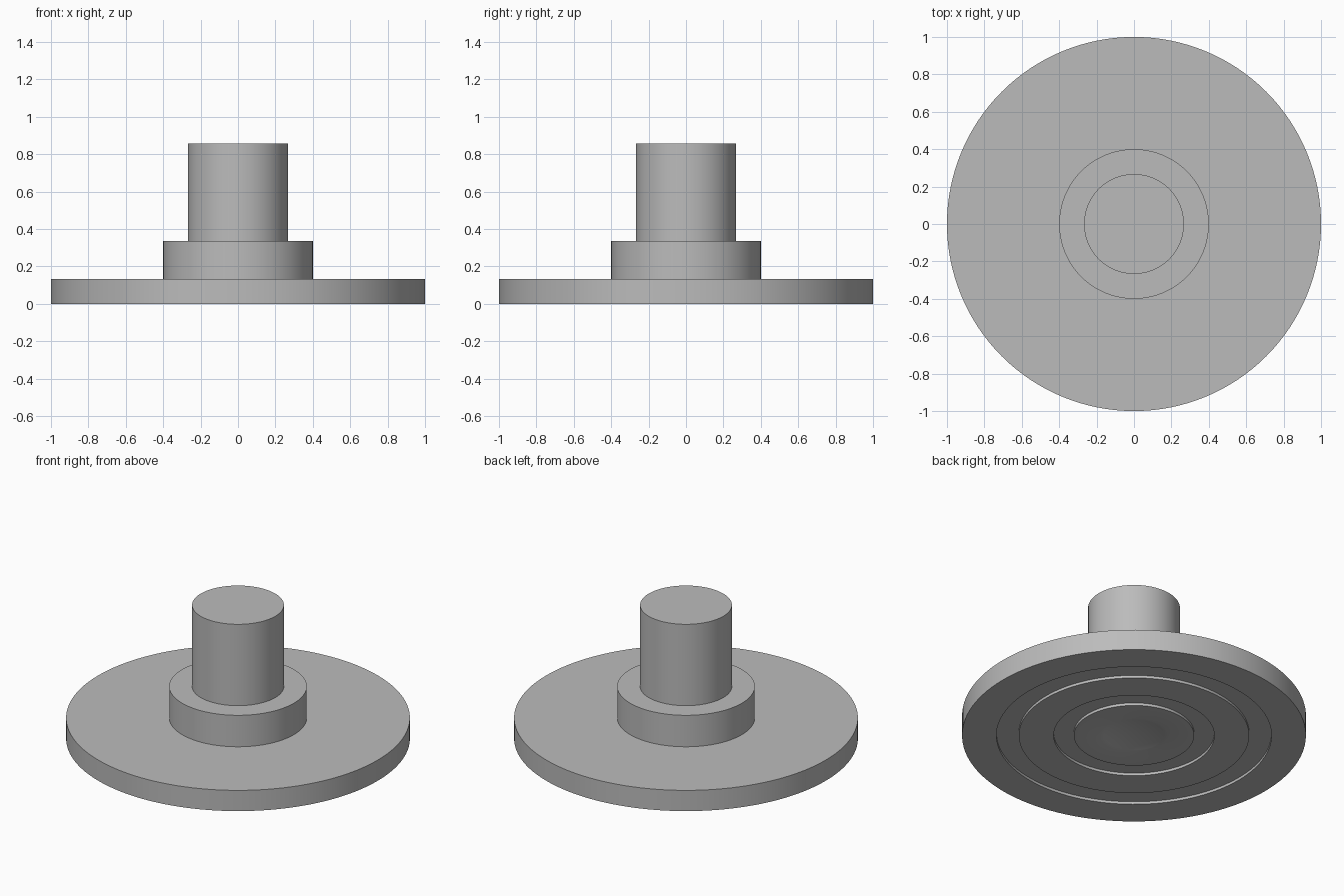
import bpy
import bmesh
import math

cube = bpy.data.objects.get("Cube")
if cube:
    bpy.data.objects.remove(cube, do_unlink=True)

grey = bpy.data.materials.new("plain_grey")
grey.use_nodes = True
COLOUR = (0.5, 0.5, 0.5, 1)
grey.diffuse_color = COLOUR
grey.node_tree.nodes["Principled BSDF"].inputs["Base Color"].default_value = COLOUR


def lathe(name, profile, steps=128):
    """Spin a (radius, height) profile about the z axis."""
    bm = bmesh.new()
    verts = [bm.verts.new((r, 0, z)) for r, z in profile]
    edges = [bm.edges.new(pair) for pair in zip(verts, verts[1:])]
    bmesh.ops.spin(bm, geom=verts + edges, cent=(0, 0, 0), axis=(0, 0, 1),
                   angle=2 * math.pi, steps=steps)
    bmesh.ops.remove_doubles(bm, verts=bm.verts, dist=1e-5)
    bmesh.ops.recalc_face_normals(bm, faces=bm.faces)
    mesh = bpy.data.meshes.new(name)
    bm.to_mesh(mesh)
    bm.free()
    obj = bpy.data.objects.new(name, mesh)
    bpy.context.collection.objects.link(obj)
    mesh.materials.append(grey)
    bpy.ops.object.select_all(action="DESELECT")
    obj.select_set(True)
    bpy.context.view_layer.objects.active = obj
    bpy.ops.object.shade_smooth_by_angle(angle=math.radians(12))
    return obj


BASE_TOP, HUB_TOP, POST_TOP = 0.133, 0.335, 0.857
HUB_R, POST_R = 0.4, 0.267
GROOVE, DIMPLE_R, DIMPLE = 0.017, 0.2, 0.02

# Shallow round dimple in the middle of the underside
sphere_r = (DIMPLE_R ** 2 + DIMPLE ** 2) / (2 * DIMPLE)
underside = []
for i in range(9):
    r = DIMPLE_R * i / 8
    underside.append((r, DIMPLE - sphere_r + math.sqrt(sphere_r ** 2 - r * r)))

# Two ring grooves around the dimple
for inner, outer in ((0.35, 0.467), (0.67, 0.8)):
    underside += [(inner, 0), (inner, GROOVE), (outer, GROOVE), (outer, 0)]

# Flange, hub and post turned as one solid
outside = [(1, 0), (1, BASE_TOP), (HUB_R, BASE_TOP), (HUB_R, HUB_TOP),
           (POST_R, HUB_TOP), (POST_R, POST_TOP), (0, POST_TOP)]
lathe("stepped_flange", underside + outside)
